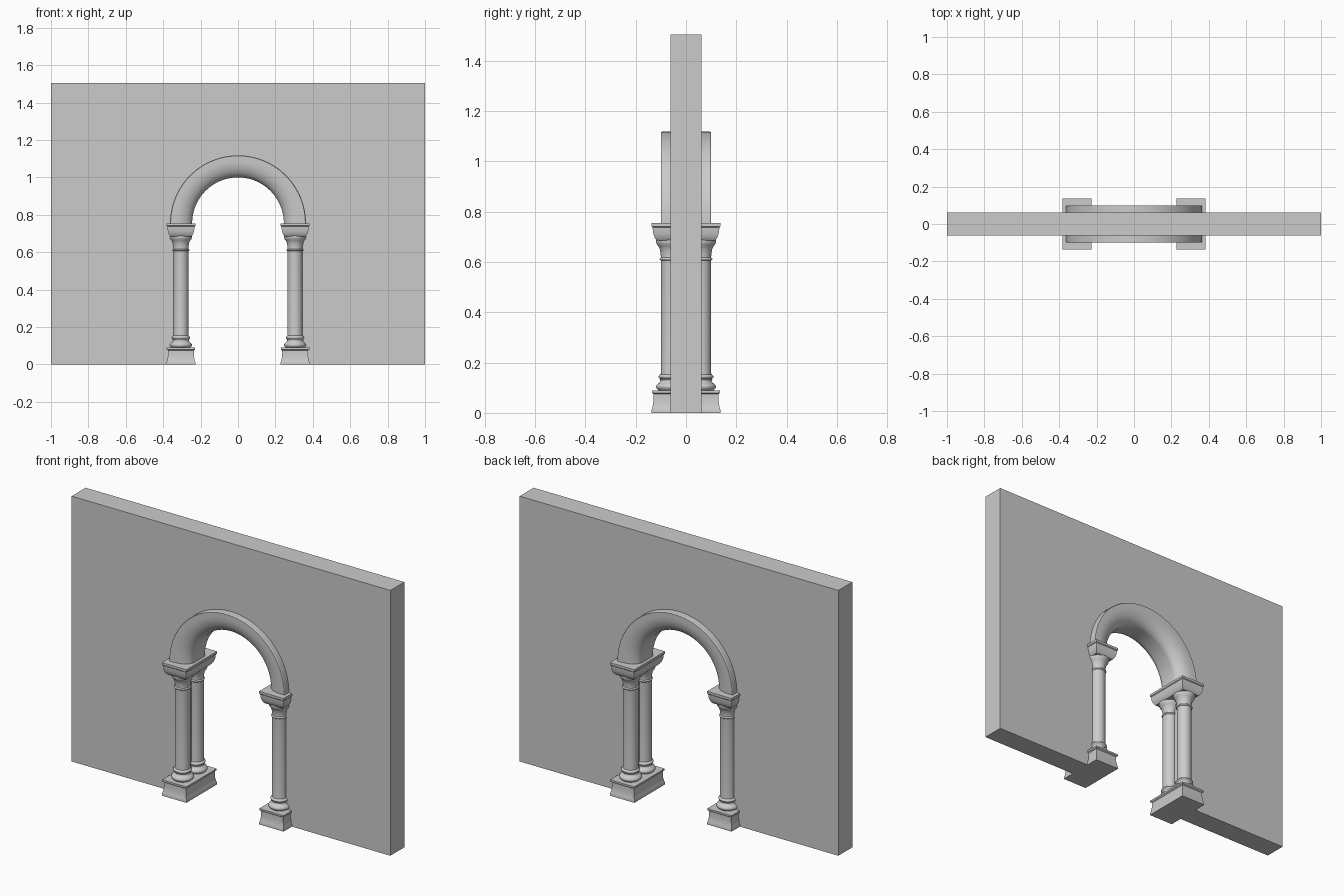
import bpy, bmesh
from math import sin, cos, pi

cube = bpy.data.objects.get("Cube")
if cube:
    bpy.data.objects.remove(cube, do_unlink=True)

stone = bpy.data.materials.new("grey stone")
stone.use_nodes = True
stone.diffuse_color = (0.6, 0.6, 0.6, 1)
stone.node_tree.nodes["Principled BSDF"].inputs["Base Color"].default_value = (0.6, 0.6, 0.6, 1)

COLUMN_X, COLUMN_Y = 0.305, 0.06
SPRING_Z = 0.755
WALL_HALF, WALL_TOP = 0.0625, 1.505


def finish(name, bm, smooth=True):
    bmesh.ops.recalc_face_normals(bm, faces=bm.faces)
    mesh = bpy.data.meshes.new(name)
    bm.to_mesh(mesh)
    bm.free()
    mesh.materials.append(stone)
    obj = bpy.data.objects.new(name, mesh)
    bpy.context.collection.objects.link(obj)
    if smooth:
        bpy.ops.object.select_all(action='DESELECT')
        obj.select_set(True)
        bpy.context.view_layer.objects.active = obj
        bpy.ops.object.shade_smooth_by_angle(angle=pi / 6)
    return obj


def loft(name, rings):
    """Skin closed rings of points and cap both ends."""
    bm = bmesh.new()
    loops = [[bm.verts.new(p) for p in ring] for ring in rings]
    n = len(loops[0])
    for a, b in zip(loops, loops[1:]):
        for i in range(n):
            j = (i + 1) % n
            bm.faces.new((a[i], a[j], b[j], b[i]))
    bm.faces.new(loops[0])
    bm.faces.new(loops[-1])
    return finish(name, bm)


def moulded_block(name, x, profile):
    """Rectangular block, profile of (half width, z); depth exceeds width by the column spacing."""
    rings = []
    for w, z in profile:
        d = w + COLUMN_Y
        rings.append([(x + w, d, z), (x - w, d, z), (x - w, -d, z), (x + w, -d, z)])
    loft(name, rings)


def turned(name, x, y, profile, sides=40):
    """Round part, profile of (radius, z)."""
    loft(name, [[(x + r * cos(2 * pi * i / sides), y + r * sin(2 * pi * i / sides), z)
                 for i in range(sides)] for r, z in profile])


def bulge(r, z0, z1, depth, steps=8):
    """Half-round moulding; a negative depth makes a hollow."""
    return [(r + depth * sin(pi * i / steps), z0 + (z1 - z0) * i / steps)
            for i in range(steps + 1)]


# Wall with arched opening
bm = bmesh.new()
outline = [(-1, 0), (-1, WALL_TOP), (1, WALL_TOP), (1, 0), (COLUMN_X, 0)]
outline += [(COLUMN_X * cos(pi * i / 48), SPRING_Z + COLUMN_X * sin(pi * i / 48)) for i in range(49)]
outline += [(-COLUMN_X, 0)]
face = bm.faces.new([bm.verts.new((x, -WALL_HALF, z)) for x, z in outline])
ext = bmesh.ops.extrude_face_region(bm, geom=[face])
bmesh.ops.translate(bm, vec=(0, 2 * WALL_HALF, 0),
                    verts=[v for v in ext["geom"] if isinstance(v, bmesh.types.BMVert)])
finish("wall", bm, smooth=False)

# Arch moulding: flat outer rim, rounded shoulders, flat soffit
half = [(0.363, 0.095), (0.36, 0.1), (0.335, 0.1)]
half += [(0.335 - 0.09 * sin(pi / 2 * i / 10), 0.04 + 0.06 * cos(pi / 2 * i / 10)) for i in range(1, 11)]
section = half + [(r, -y) for r, y in reversed(half)]
loft("arch_moulding", [[(r * cos(pi * k / 64), y, SPRING_Z + r * sin(pi * k / 64)) for r, y in section]
                       for k in range(65)])

# Profiles shared by both supports
plinth = [(0.077, 0), (0.077, 0.012), (0.074, 0.02), (0.071, 0.035), (0.069, 0.055),
          (0.069, 0.075), (0.076, 0.08), (0.076, 0.09)]
abacus = [(0.056, 0.685), (0.06, 0.69), (0.066, 0.7), (0.07, 0.713), (0.072, 0.728),
          (0.073, 0.738), (0.077, 0.742), (0.077, SPRING_Z)]
base = [(0.05, 0.088)] + bulge(0.05, 0.09, 0.118, 0.009) + bulge(0.046, 0.12, 0.135, -0.004)
base += bulge(0.043, 0.136, 0.152, 0.006) + [(0.04, 0.154)]
shaft = [(0.041, 0.15), (0.04, 0.16), (0.04, 0.605), (0.041, 0.615)]
capital = bulge(0.04, 0.606, 0.618, 0.005) + [(0.04, 0.62), (0.041, 0.635), (0.044, 0.65),
          (0.049, 0.662), (0.056, 0.67), (0.058, 0.676), (0.06, 0.684), (0.058, 0.692)]

# Paired columns on each side of the opening
for side, sx in (("left", 1), ("right", -1)):
    x = sx * COLUMN_X
    moulded_block(side + "_plinth", x, plinth)
    moulded_block(side + "_abacus", x, abacus)
    for end, sy in (("front", -1), ("back", 1)):
        y = sy * COLUMN_Y
        for part, profile in (("base", base), ("shaft", shaft), ("capital", capital)):
            turned(f"{side}_{end}_column_{part}", x, y, profile)
